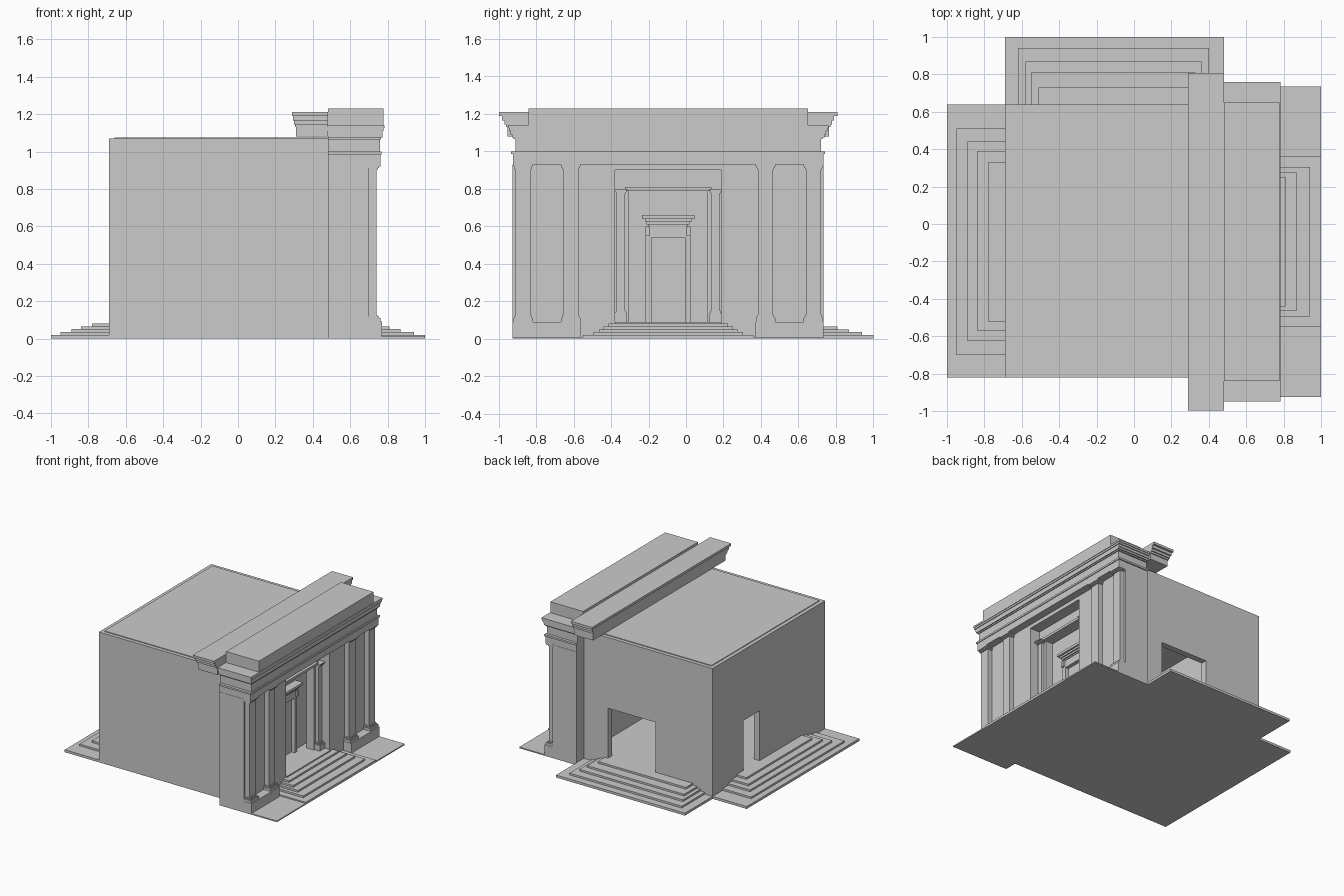
import bpy, bmesh

C = -0.095  # y of the portico's symmetry plane


def make(name, bm):
    bmesh.ops.recalc_face_normals(bm, faces=bm.faces)
    me = bpy.data.meshes.new(name)
    bm.to_mesh(me)
    bm.free()
    ob = bpy.data.objects.new(name, me)
    bpy.context.collection.objects.link(ob)
    return ob


def boxes(name, items):
    """Each item is (x0, x1, y0, y1, z0, z1)."""
    bm = bmesh.new()
    for x0, x1, y0, y1, z0, z1 in items:
        vs = bmesh.ops.create_cube(bm, size=1)["verts"]
        for v in vs:
            v.co = (x1 if v.co.x > 0 else x0,
                    y1 if v.co.y > 0 else y0,
                    z1 if v.co.z > 0 else z0)
    return make(name, bm)


def door_wall(name, axis, d0, d1, a0, a1, z0, z1, o0, o1, top):
    """Wall d0..d1 thick along axis, with a doorway o0..o1 up to top."""
    pts = [(a0, z0), (o0, z0), (o0, top), (o1, top), (o1, z0), (a1, z0), (a1, z1), (a0, z1)]
    bm = bmesh.new()
    f = bm.faces.new([bm.verts.new((d0, a, z) if axis == "x" else (a, d0, z)) for a, z in pts])
    ext = bmesh.ops.extrude_face_region(bm, geom=[f])["geom"]
    for v in ext:
        if isinstance(v, bmesh.types.BMVert):
            setattr(v.co, axis, d1)
    return make(name, bm)


def pilaster(name, y, x, half, proj, z0, z1, plinth):
    """Square pilaster with stepped base and capital on a wall face at x."""
    h = plinth
    layers = [(z0, z0 + h, .012, .022), (z0 + h, z0 + h + .008, .008, .014),
              (z0 + h + .008, z0 + h + .016, .004, .007),
              (z0 + h + .016, z1 - .026, 0, 0),
              (z1 - .026, z1 - .018, .005, .008), (z1 - .018, z1 - .009, .009, .015),
              (z1 - .009, z1, .013, .022)]
    boxes(name, [(x - .02, x + proj + p, y - half - w, y + half + w, a, b)
                 for a, b, w, p in layers])


# Hollow main hall
boxes("hall_floor", [(-.69, .48, -.82, .64, 0, .08)])
door_wall("hall_back_wall", "x", -.69, -.64, -.82, .64, .08, 1.07, .03, .24, .49)
door_wall("hall_side_wall", "y", .59, .64, -.64, .45, .08, 1.07, -.17, .26, .49)
boxes("hall_plain_side_wall", [(-.64, .45, -.82, -.77, .08, 1.07)])
boxes("hall_front_wall", [(.45, .48, -.82, .64, .08, 1.07)])
boxes("hall_roof", [(-.66, .48, -.79, .61, 1.04, 1.076)])

# Steps behind the hall
boxes("back_steps", [
    (-1, -.69, -.82, .64, 0, .02), (-.95, -.69, -.70, .51, .02, .035),
    (-.89, -.69, -.625, .44, .035, .05), (-.84, -.69, -.57, .39, .05, .065),
    (-.78, -.69, -.52, .33, .065, .08)])

# Steps beside the hall
boxes("side_steps", [
    (-.69, .48, .64, 1, 0, .02), (-.62, .40, .64, .94, .02, .035),
    (-.58, .36, .64, .87, .035, .05), (-.55, .33, .64, .81, .05, .065),
    (-.51, .29, .64, .73, .065, .08)])

# Entrance steps and flanking pavement
boxes("entrance_steps", [
    (.48, 1, C - .455, C + .455, 0, .02),
    (.48, .94, C - .40, C + .40, .02, .035), (.48, .87, C - .37, C + .37, .035, .05),
    (.48, .81, C - .345, C + .345, .05, .065), (.48, .755, C - .32, C + .32, .065, .08),
    (.48, .71, C - .285, C + .285, .08, .09)])
boxes("pavement", [(.70, 1, C + min(s * .455, s * .83), C + max(s * .455, s * .83), 0, .01)
                   for s in (-1, 1)])

# Portico walls with deep central recess
door_wall("portico_wall", "x", .48, .70, C - .83, C + .83, 0, .93, C - .285, C + .285, .90)
door_wall("recess_frame", "x", .54, .61, C - .285, C + .285, .09, .90, C - .21, C + .21, .79)
boxes("recess_lintel", [(.61, .635, C - .23, C + .23, .79, .81)])
boxes("recess_back", [(.48, .49, C - .285, C + .285, .09, .90)])

# Door surround with bracketed cornice
door_wall("door_frame", "x", .485, .52, C - .12, C + .12, .09, .60, C - .09, C + .09, .54)
boxes("door_cornice", [
    (.485, .525, C - .105, C + .105, .60, .61), (.485, .535, C - .115, C + .115, .61, .625),
    (.485, .545, C - .125, C + .125, .625, .64), (.485, .56, C - .14, C + .14, .64, .66)])
boxes("door_brackets", [(.485, .535, C + s * .108 - .012, C + s * .108 + .012, .55, .60)
                        for s in (-1, 1)])

# Pedestals and pilasters, mirrored
for side, s in (("left", -1), ("right", 1)):
    ys = sorted((C + s * .465, C + s * .83))
    boxes(side + "_pedestal", [(.69, .77, ys[0], ys[1], 0, .09)])
    for label, off in (("outer", .775), ("inner", .52)):
        pilaster(f"{side}_{label}_pilaster", C + s * off, .70, .040, .04, .09, .93, .02)
    pilaster(side + "_recess_pilaster", C + s * .253, .61, .022, .025, .09, .80, .045)


def courses(name, x0, rows):
    """Stacked mouldings: rows of (x front, half width, z0, z1)."""
    boxes(name, [(x0, x, C - h, C + h, a, b) for x, h, a, b in rows])


# Entablature, cornice and attic
courses("architrave", .48, [(.762, .828, .93, .985), (.768, .838, .985, 1.0)])
courses("frieze", .48, [(.758, .815, 1.0, 1.065), (.765, .825, 1.065, 1.075),
                        (.772, .835, 1.075, 1.09)])
courses("cornice", .48, [(.772, .842, 1.09, 1.11), (.778, .85, 1.11, 1.125),
                         (.782, .855, 1.125, 1.14)])
courses("attic", .48, [(.777, .745, 1.14, 1.23)])

# Rear cornice overhanging the hall roof
boxes("rear_cornice", [
    (x, .48, C - h, C + h, a, b) for x, h, a, b in (
        (.31, .858, 1.08, 1.13), (.305, .866, 1.13, 1.145), (.30, .875, 1.145, 1.165),
        (.295, .886, 1.165, 1.19), (.288, .903, 1.19, 1.21))])
